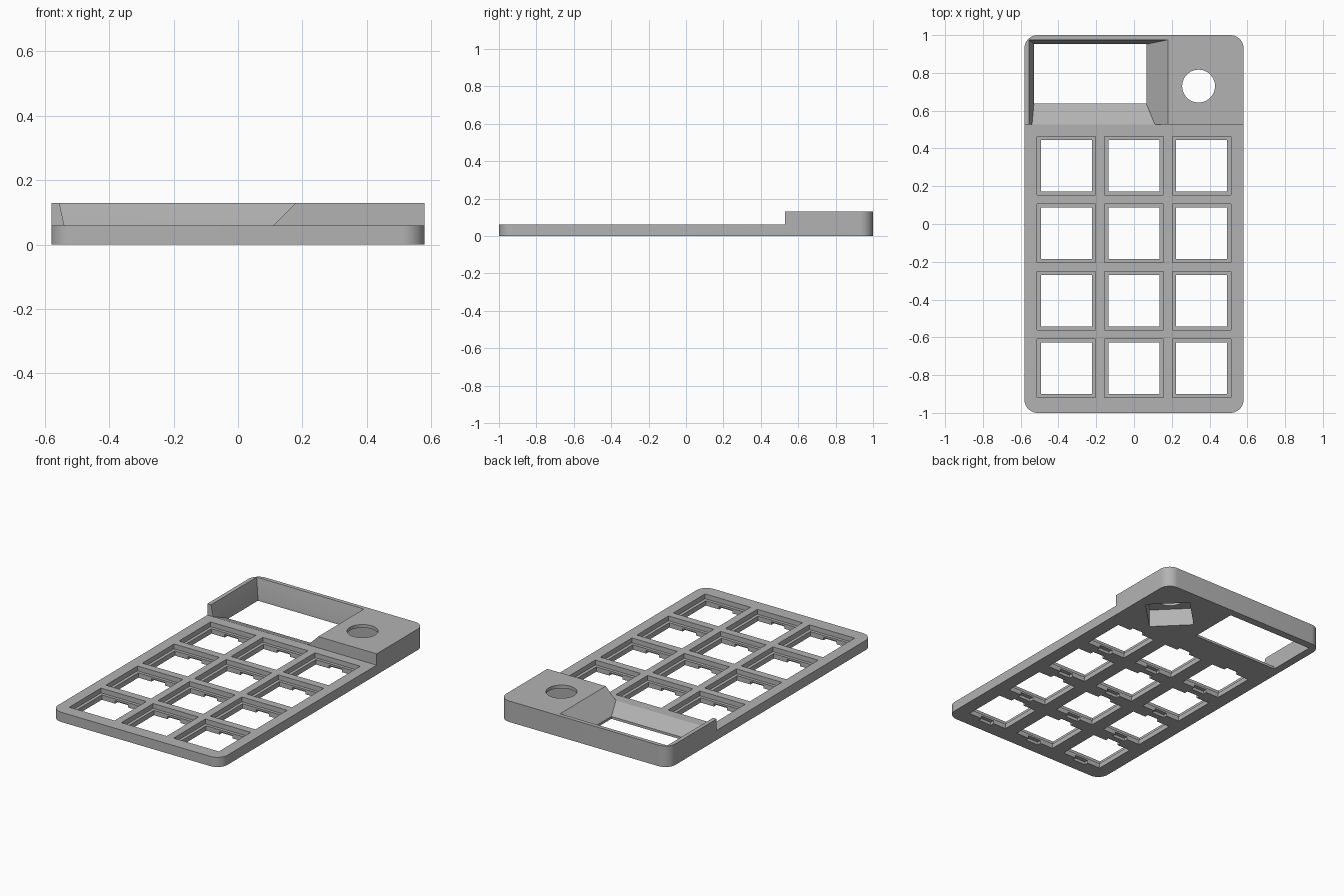
import bpy, bmesh, math
from mathutils import Matrix

old = bpy.data.objects.get("Cube")
if old:
    bpy.data.objects.remove(old, do_unlink=True)

grey = bpy.data.materials.new("plain grey")
grey.use_nodes = True
grey.diffuse_color = (0.45, 0.45, 0.45, 1)
grey.node_tree.nodes["Principled BSDF"].inputs["Base Color"].default_value = (0.45, 0.45, 0.45, 1)


def finish(name, bm):
    bmesh.ops.recalc_face_normals(bm, faces=bm.faces)
    mesh = bpy.data.meshes.new(name)
    bm.to_mesh(mesh)
    bm.free()
    mesh.materials.append(grey)
    obj = bpy.data.objects.new(name, mesh)
    bpy.context.collection.objects.link(obj)
    return obj


def add_loft(bm, lower, upper, z0, z1):
    """Closed solid between two outlines with equal point counts."""
    a = [bm.verts.new((x, y, z0)) for x, y in lower]
    b = [bm.verts.new((x, y, z1)) for x, y in upper]
    bm.faces.new(a[::-1])
    bm.faces.new(b)
    for i in range(len(a)):
        j = (i + 1) % len(a)
        bm.faces.new((a[i], a[j], b[j], b[i]))


def rect(x0, x1, y0, y1):
    return [(x0, y0), (x1, y0), (x1, y1), (x0, y1)]


def arc(cx, cy, r, start, sweep, steps):
    return [(cx + r * math.cos(math.radians(start + sweep * i / steps)),
             cy + r * math.sin(math.radians(start + sweep * i / steps)))
            for i in range(steps + 1)]


def prisms(name, outlines, z0, z1):
    bm = bmesh.new()
    for o in outlines:
        add_loft(bm, o, o, z0, z1)
    return finish(name, bm)


W, L = 0.58, 1.0          # half width and half length
PLATE, TOP = 0.06, 0.13   # plate height and raised height
STEP = 0.528              # front of the raised end

# Rounded body, full height
R = 0.07
outline = []
for sx, sy, start in ((1, 1, 0), (-1, 1, 90), (-1, -1, 180), (1, -1, 270)):
    outline += arc(sx * (W - R), sy * (L - R), R, start, 90, 12)
body = prisms("keypad_case", [outline], 0, TOP)

cutters = [prisms("step_cutter", [rect(-1, 1, -2, STEP)], PLATE, 0.3)]

# Key openings: shallow recess, through hole and clip notches
PITCH = 0.3575
keys = [(c * PITCH, 0.309 - r * PITCH) for c in (-1, 0, 1) for r in range(4)]


def around(x, y, hx, hy):
    return rect(x - hx, x + hx, y - hy, y + hy)


cutters.append(prisms("recess_cutter", [around(x, y, 0.155, 0.155) for x, y in keys], 0.03, 0.2))
cutters.append(prisms("key_hole_cutter", [around(x, y, 0.136, 0.136) for x, y in keys], -0.1, 0.2))
cutters.append(prisms("clip_notch_cutter", [around(x, y, 0.045, 0.161) for x, y in keys], -0.1, 0.018))

# Display window: straight lip below, sloping walls above
LIP = 0.015
low = (-0.53, 0.065, 0.637, 0.952)
rise = (-0.215, 1.0, -2.42, 0.2)      # outward run per unit of height
HIGH = 0.2
high = [v + s * (HIGH - LIP) for v, s in zip(low, rise)]
cutters.append(prisms("window_cutter", [rect(*low)], -0.1, 0.05))
bm = bmesh.new()
add_loft(bm, rect(*low), rect(*high), LIP, HIGH)
cutters.append(finish("window_slope_cutter", bm))

# Knob hole with a diagonal square pocket underneath
KX, KY = 0.342, 0.73
cutters.append(prisms("knob_hole_cutter", [arc(KX, KY, 0.087, 0, 360, 48)[:-1]], -0.1, 0.3))
cutters.append(prisms("knob_pocket_cutter", [arc(KX, KY, 0.182, 0, 360, 4)[:-1]], -0.1, 0.11))

# Cut everything from the body
bpy.ops.object.select_all(action='DESELECT')
bpy.context.view_layer.objects.active = body
body.select_set(True)
for cutter in cutters:
    cutter.hide_render = True
    mod = body.modifiers.new(cutter.name, 'BOOLEAN')
    mod.operation = 'DIFFERENCE'
    mod.solver = 'EXACT'
    mod.object = cutter
    bpy.ops.object.modifier_apply(modifier=mod.name)
    bpy.data.objects.remove(cutter, do_unlink=True)

bpy.ops.object.shade_smooth_by_angle(angle=math.radians(20))
